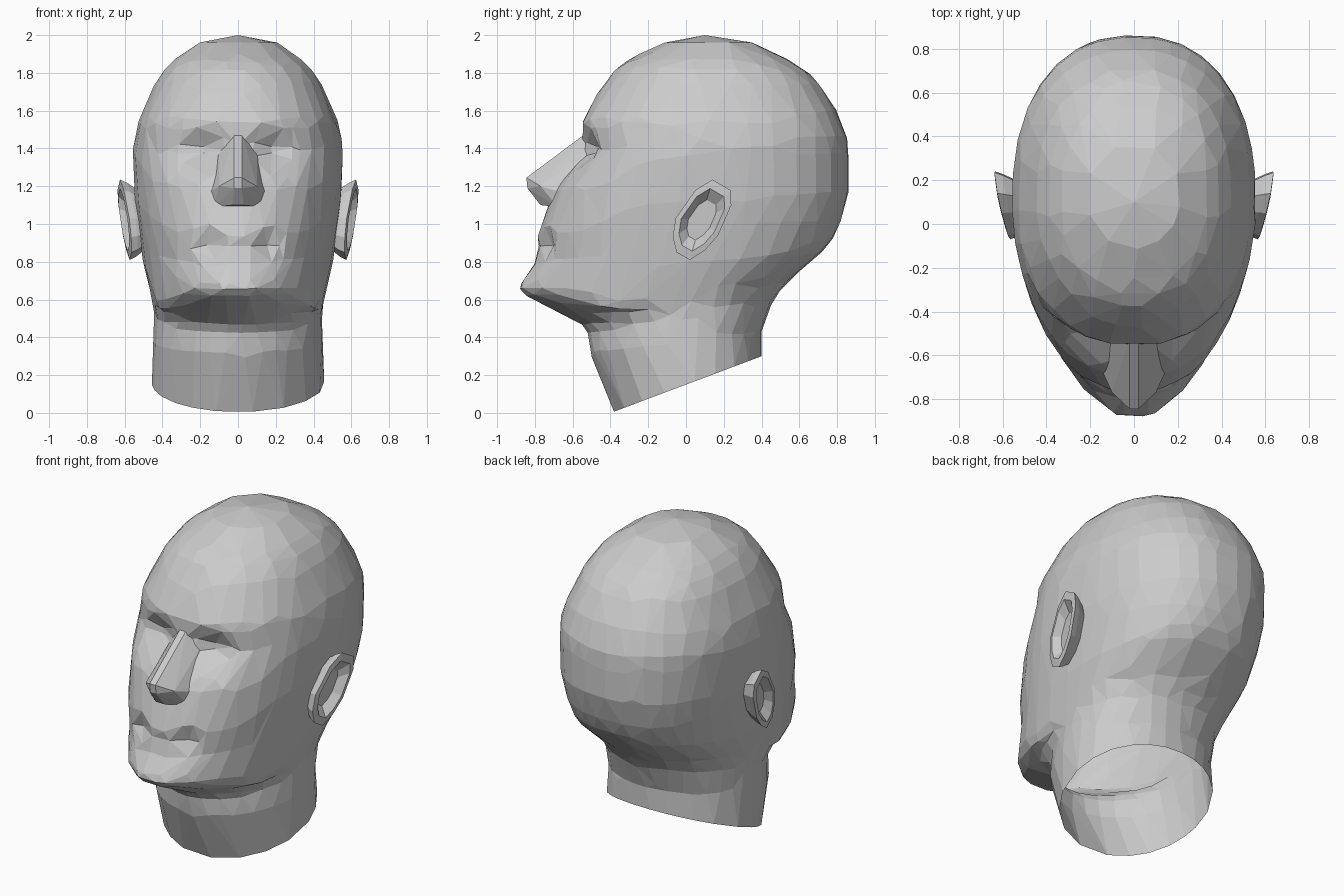
import bpy, bmesh, math

if "Cube" in bpy.data.objects:
    bpy.data.objects.remove(bpy.data.objects["Cube"])

SEG, SUB = 64, 3

# Tilted head sections, neck to crown:
# front y, front z, back y, back z, half width, y of widest point, front roundness
SECTIONS = [
    (-.385, .005, .40, .30, .455, .02, 2.0),
    (-.50, .30, .40, .42, .45, .00, 2.0),
    (-.525, .435, .43, .52, .445, .00, 1.9),
    (-.61, .50, .48, .62, .45, .00, 1.9),
    (-.85, .625, .58, .73, .475, .02, 1.9),
    (-.86, .70, .73, .86, .50, .05, 1.9),
    (-.80, .80, .80, .97, .515, .07, 2.0),
    (-.785, .93, .835, 1.07, .53, .10, 2.1),
    (-.74, 1.07, .86, 1.18, .545, .10, 2.15),
    (-.69, 1.20, .86, 1.28, .55, .10, 2.2),
    (-.60, 1.32, .86, 1.38, .555, .10, 2.25),
    (-.56, 1.41, .85, 1.46, .55, .12, 2.3),
    (-.55, 1.52, .82, 1.54, .53, .12, 2.35),
    (-.51, 1.62, .785, 1.62, .495, .12, 2.3),
    (-.42, 1.76, .69, 1.76, .43, .12, 2.2),
    (-.32, 1.86, .56, 1.86, .35, .12, 2.1),
    (-.11, 1.96, .36, 1.96, .21, .11, 2.0),
]
# Face sculpting: x, z, x radius, z radius, y push
DENTS = [
    (.18, 1.39, .12, .08, .07),    # eye sockets
    (.17, 1.54, .12, .035, -.01),  # brows
    (.16, .90, .06, .055, .05),    # mouth corners
    (.0, .885, .14, .02, .012),    # lip line
    (.08, .67, .07, .06, -.012),   # chin
]


def make(name, bm):
    bmesh.ops.recalc_face_normals(bm, faces=bm.faces)
    me = bpy.data.meshes.new(name)
    bm.to_mesh(me)
    bm.free()
    ob = bpy.data.objects.new(name, me)
    bpy.context.collection.objects.link(ob)
    return ob


def catmull(a, b, c, d, t):
    return .5 * (2*b + (c-a)*t + (2*a-5*b+4*c-d)*t*t + (3*b-a-3*c+d)*t**3)


def spow(v, e):
    return math.copysign(abs(v) ** e, v)


def sculpt(x, y, z):
    # Jaw edge sags between chin and ear, then the face dents
    z -= .08 * math.exp(-((y+.38)/.22)**2 - ((z-.65)/.08)**2)
    if y < -.25:
        for dx, dz, rx, rz, push in DENTS:
            y += push * math.exp(-((abs(x)-dx)/rx)**2 - ((z-dz)/rz)**2)
    return x, y, z


def bridge(bm, rings):
    for a, b in zip(rings, rings[1:]):
        n = len(a)
        for i in range(n):
            j = (i+1) % n
            bm.faces.new((a[i], a[j], b[j], b[i]))


# Head and neck: smooth loft, then faceted by decimation
rows = []
for i in range(len(SECTIONS)-1):
    q = [SECTIONS[max(0, min(len(SECTIONS)-1, i+k))] for k in (-1, 0, 1, 2)]
    rows += [[catmull(*v, s/SUB) for v in zip(*q)] for s in range(SUB)]
rows.append(SECTIONS[-1])
bm = bmesh.new()
rings = []
for fy, fz, by, bz, w, cy, p in rows:
    ring = []
    back = 2.1 if fz < .6 else 2.3
    for k in range(SEG):
        a = 2*math.pi*k/SEG
        c, s = math.cos(a), math.sin(a)
        e = 2/p if c > 0 else 2/back
        x = w * spow(s, e)
        y = cy - spow(c, e) * ((cy-fy) if c > 0 else (by-cy))
        z = fz + (bz-fz) * (y-fy)/(by-fy)
        ring.append(bm.verts.new(sculpt(x, y, z)))
    rings.append(ring)
bridge(bm, rings)
top = bm.verts.new((0, .1, 2.0))
for i in range(SEG):
    bm.faces.new((rings[-1][i], rings[-1][(i+1) % SEG], top))
head = make("head", bm)
dec = head.modifiers.new("facets", 'DECIMATE')
dec.ratio = .13

# Nose: faceted wedge
bm = bmesh.new()
for x, y, z in [(.02, -.53, 1.48), (.025, -.58, 1.40), (.02, -.845, 1.245),
                (.02, -.84, 1.19), (.10, -.77, 1.20), (.165, -.63, 1.16),
                (.13, -.68, 1.09), (.03, -.77, 1.10), (.10, -.51, 1.38),
                (.12, -.55, 1.15)]:
    for s in (1, -1):
        bm.verts.new((s*x, y, z))
bmesh.ops.convex_hull(bm, input=bm.verts)
bmesh.ops.delete(bm, geom=[v for v in bm.verts if not v.link_faces], context='VERTS')
make("nose", bm)

# Ears: outline lofted from the skull to the rim and down into the hollow
OUTLINE = [(-.07, .93), (-.055, 1.03), (.05, 1.18), (.14, 1.235), (.235, 1.18),
           (.24, 1.10), (.17, .94), (.10, .86), (.02, .81), (-.05, .85)]
LOOPS = [(.70, -.10), (.92, -.035), (1.0, 0), (.78, .005), (.5, -.04)]
for side, name in ((1, "ear_right"), (-1, "ear_left")):
    bm = bmesh.new()
    rings = []
    for scale, out in LOOPS:
        ring = []
        for y, z in OUTLINE:
            py, pz = .08 + (y-.08)*scale, 1.02 + (z-1.02)*scale
            px = .56 + .18*(py+.07) + .07*(pz-.85) + out
            ring.append(bm.verts.new((side*px, py, pz)))
        rings.append(ring)
    bridge(bm, rings)
    bm.faces.new(rings[-1])
    make(name, bm)
